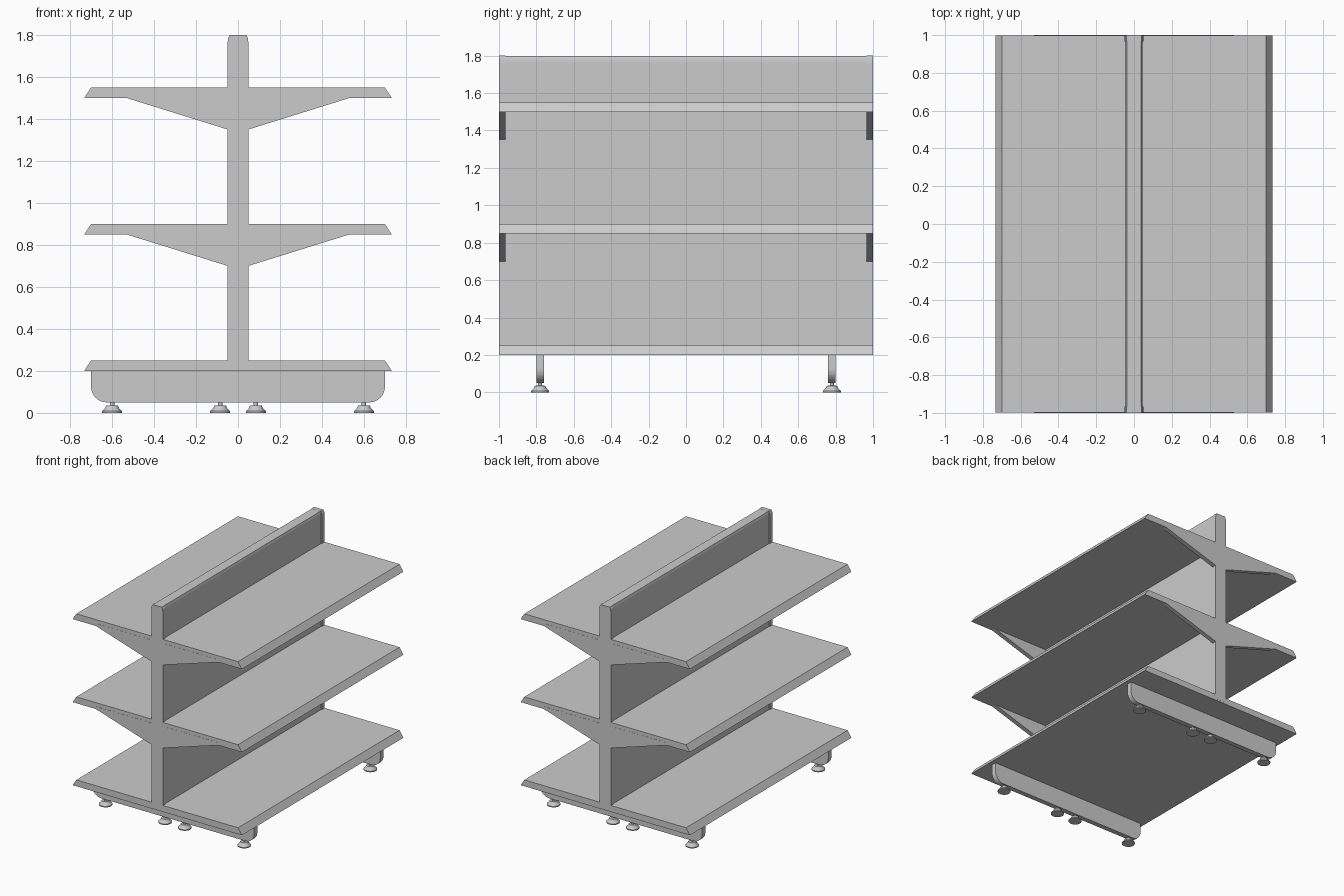
import bpy, bmesh, math

if "Cube" in bpy.data.objects:
    bpy.data.objects.remove(bpy.data.objects["Cube"])


def extrude_profile(name, pts, y0, y1):
    """Extrude an XZ outline from y0 to y1."""
    bm = bmesh.new()
    face = bm.faces.new([bm.verts.new((x, y0, z)) for x, z in pts])
    res = bmesh.ops.extrude_face_region(bm, geom=[face])
    verts = [v for v in res["geom"] if isinstance(v, bmesh.types.BMVert)]
    bmesh.ops.translate(bm, verts=verts, vec=(0, y1 - y0, 0))
    return finish(name, bm)


def finish(name, bm, smooth=False):
    bmesh.ops.recalc_face_normals(bm, faces=bm.faces)
    mesh = bpy.data.meshes.new(name)
    bm.to_mesh(mesh)
    bm.free()
    ob = bpy.data.objects.new(name, mesh)
    bpy.context.collection.objects.link(ob)
    if smooth:
        bpy.ops.object.select_all(action='DESELECT')
        ob.select_set(True)
        bpy.context.view_layer.objects.active = ob
        bpy.ops.object.shade_smooth_by_angle(angle=math.radians(35))
    return ob


def mirrored(half):
    """Complete an outline given its right half, bottom to top."""
    return half + [(-x, z) for x, z in reversed(half)]


# Central back panel with softened top
extrude_profile("back_panel", mirrored(
    [(0.045, 0.22), (0.045, 1.765), (0.043, 1.782), (0.038, 1.799)]), -0.97, 0.97)

# Shelves with sloped front edges
for name, z in (("base_shelf", 0.20), ("middle_shelf", 0.85), ("top_shelf", 1.50)):
    extrude_profile(name, mirrored([(0.733, z), (0.70, z + 0.05)]), -0.999, 0.999)

for side, s in (("front", -1), ("back", 1)):
    # End uprights
    extrude_profile(side + "_upright", mirrored(
        [(0.05, 0.21), (0.05, 1.76), (0.047, 1.785), (0.04, 1.80)]), s * 0.965, s)

    # Tapered brackets under the upper shelves
    for name, z in (("middle", 0.85), ("top", 1.50)):
        extrude_profile(f"{side}_{name}_bracket", mirrored(
            [(0.048, z - 0.15), (0.53, z), (0.53, z + 0.02)]), s * 0.965, s)

    # Base beam with rounded lower corners
    r = 0.075
    arc = [(0.70 - r + r * math.sin(a), 0.05 + r - r * math.cos(a))
           for a in (math.pi / 2 * i / 8 for i in range(9))]
    extrude_profile(side + "_base_beam", mirrored(arc + [(0.70, 0.205)]),
                    s * 0.78 - 0.02, s * 0.78 + 0.02)

    # Levelling feet, lathed
    for i, x in enumerate((-0.60, -0.085, 0.085, 0.60)):
        bm = bmesh.new()
        outline = [(0, 0), (0.048, 0), (0.048, 0.008), (0.033, 0.022), (0.028, 0.035),
                   (0.011, 0.036), (0.011, 0.06), (0, 0.06)]
        vs = [bm.verts.new((rad, 0, z)) for rad, z in outline]
        edges = [bm.edges.new(p) for p in zip(vs, vs[1:])]
        bmesh.ops.spin(bm, geom=vs + edges, cent=(0, 0, 0), axis=(0, 0, 1),
                       angle=math.tau, steps=24)
        bmesh.ops.remove_doubles(bm, verts=bm.verts, dist=1e-5)
        foot = finish(f"{side}_foot_{i + 1}", bm, smooth=True)
        foot.location = (x, s * 0.78, 0)
